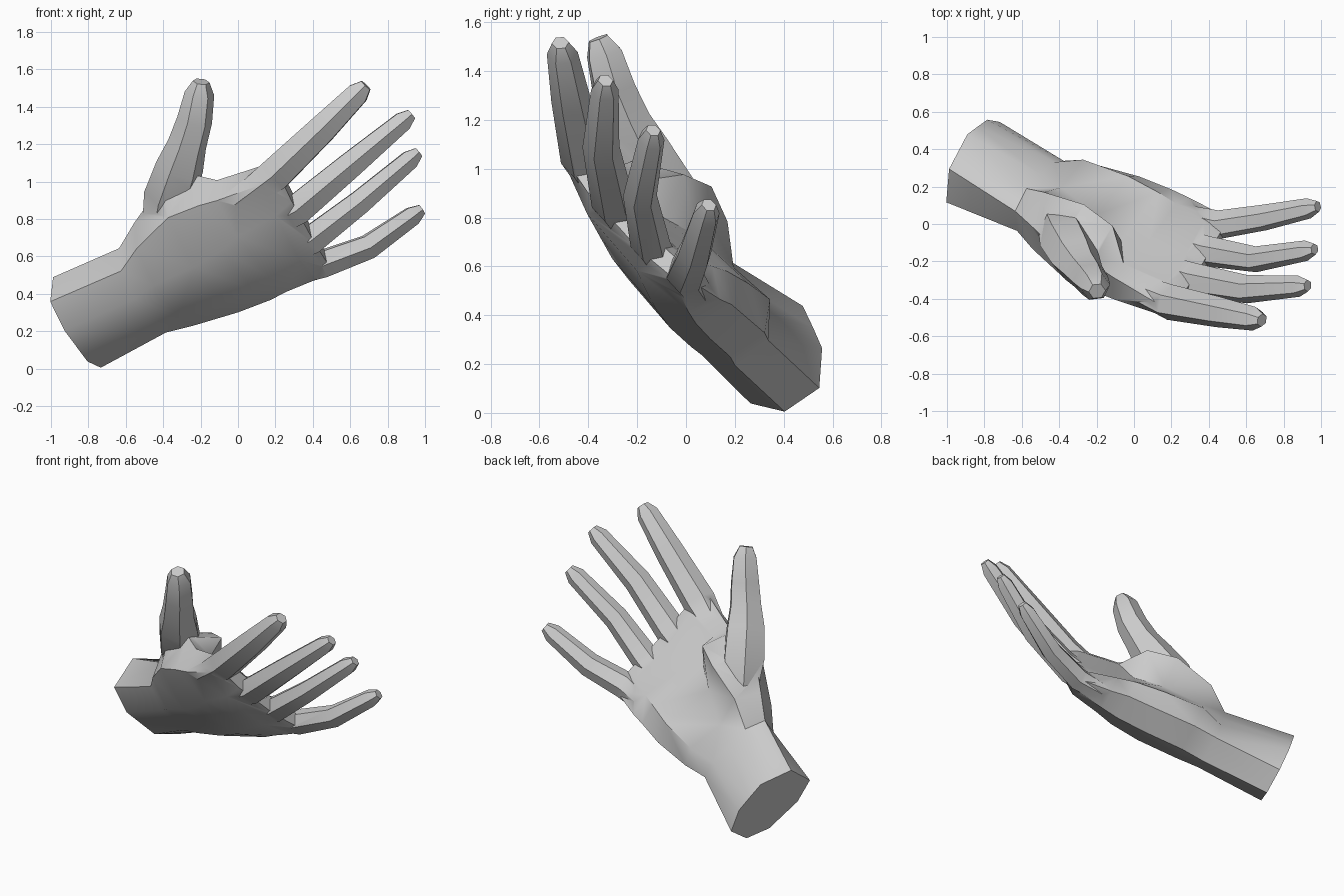
import bpy
import bmesh
import math
from mathutils import Vector

if "Cube" in bpy.data.objects:
    bpy.data.objects.remove(bpy.data.objects["Cube"], do_unlink=True)

# Hand axes: along the fingers, across towards the thumb, out of the palm
ACROSS_PLANE = Vector((0, -.68, .73))
PALM_OUT = Vector((0, .73, .68))
ALONG = .86 * Vector((1, 0, 0)) + .51 * ACROSS_PLANE
ACROSS = -.51 * Vector((1, 0, 0)) + .86 * ACROSS_PLANE


def place(along, across, out):
    """Turn hand coordinates into world coordinates."""
    return ALONG * along + ACROSS * across + PALM_OUT * out


def loft(name, rings, material):
    """Skin a list of equal closed rings and cap both ends."""
    bm = bmesh.new()
    loops = [[bm.verts.new(point) for point in ring] for ring in rings]
    count = len(loops[0])
    for lower, upper in zip(loops, loops[1:]):
        for i in range(count):
            j = (i + 1) % count
            bm.faces.new((lower[i], lower[j], upper[j], upper[i]))
    bm.faces.new(loops[0])
    bm.faces.new(loops[-1])
    bmesh.ops.recalc_face_normals(bm, faces=bm.faces)
    # Keep the end caps as polygons but split the bent side faces
    bmesh.ops.triangulate(bm, faces=[f for f in bm.faces if len(f.verts) == 4])
    mesh = bpy.data.meshes.new(name)
    bm.to_mesh(mesh)
    bm.free()
    mesh.materials.append(material)
    part = bpy.data.objects.new(name, mesh)
    bpy.context.collection.objects.link(part)
    return part


def digit(name, path, material, flatness, sides=6):
    """Loft a tapering tube; path items are along, across, out, half width."""
    centres = [place(*item[:3]) for item in path]
    rings = []
    for i, centre in enumerate(centres):
        before = centres[max(i - 1, 0)]
        after = centres[min(i + 1, len(centres) - 1)]
        forward = (after - before).normalized()
        side = forward.cross(PALM_OUT).normalized()
        up = side.cross(forward).normalized()
        width = path[i][3]
        ring = []
        for k in range(sides):
            angle = math.tau * k / sides
            ring.append(centre + side * width * math.cos(angle)
                        + up * width * flatness * math.sin(angle))
        rings.append(ring)
    return loft(name, rings, material)


skin = bpy.data.materials.new("plain grey")
skin.use_nodes = True
grey = (.6, .6, .6, 1)
skin.diffuse_color = grey
skin.node_tree.nodes["Principled BSDF"].inputs["Base Color"].default_value = grey

# Wrist and palm: distance along the hand, then (across, out) outline running
# from the little finger edge over the back of the hand to the thumb and palm
sections = {
    -.77: [(.11, .47), (.14, .3), (.28, .22), (.52, .24), (.67, .33),
           (.64, .55), (.45, .65), (.34, .62), (.24, .59)],
    -.33: [(.18, .45), (.2, .28), (.34, .21), (.53, .24), (.67, .33),
           (.69, .49), (.57, .56), (.42, .54), (.28, .52)],
    -.18: [(.13, .46), (.16, .29), (.32, .2), (.58, .22), (.76, .34),
           (.78, .53), (.64, .66), (.46, .55), (.23, .57)],
    .08: [(.08, .45), (.13, .28), (.3, .19), (.6, .2), (.87, .34),
          (.92, .57), (.66, .71), (.53, .53), (.2, .55)],
    .27: [(.07, .44), (.12, .28), (.3, .2), (.62, .21), (.87, .33),
          (.89, .55), (.68, .66), (.59, .48), (.2, .52)],
    .38: [(.06, .42), (.12, .29), (.32, .22), (.65, .23), (.86, .32),
          (.86, .48), (.75, .49), (.48, .44), (.2, .49)],
    .59: [(.06, .4), (.1, .31), (.32, .25), (.65, .26), (.84, .32),
          (.87, .43), (.72, .45), (.45, .42), (.2, .44)],
}
# Thin web between the finger roots
sections[.69] = [(across, .37 + (out - .37) * .45)
                 for across, out in sections[.59]]
palm_rings = []
for along, outline in sections.items():
    slant = .15 if along > .5 else 0
    palm_rings.append([place(along + slant * (across - .45), across, out)
                       for across, out in outline])
hand = loft("hand", palm_rings, skin)

# Fingers: root, knuckle, middle joint and tip centres with half widths
fingers = {
    "index_finger": [(.45, .76, .36, .08), (.7, .8, .4, .105),
                     (1.03, .855, .53, .09), (1.28, .9, .635, .07)],
    "middle_finger": [(.45, .54, .34, .08), (.7, .55, .365, .098),
                      (1.05, .585, .49, .083), (1.37, .58, .66, .062)],
    "ring_finger": [(.42, .32, .34, .08), (.65, .32, .365, .09),
                    (.96, .34, .47, .076), (1.26, .32, .66, .06)],
    "little_finger": [(.38, .16, .37, .07), (.6, .125, .38, .085),
                      (.83, .035, .47, .076), (1.08, -.01, .62, .06)],
}
digits = []
for name, path in fingers.items():
    # Rounded fingertip just past the last joint
    last, previous = Vector(path[-1][:3]), Vector(path[-2][:3])
    end = last + (last - previous).normalized() * .06
    digits.append(digit(name, path + [(*end, path[-1][3] * .55)], skin, .88))

# Thumb rising from the ball of the palm
thumb_path = [(-.08, .68, .5, .1), (.06, .82, .56, .14), (.2, .95, .6, .13),
              (.3, 1.04, .64, .106), (.4, 1.13, .69, .096),
              (.49, 1.23, .76, .08), (.53, 1.28, .785, .045)]
digits.append(digit("thumb", thumb_path, skin, 1))

# Merge every digit into the palm as one skin
bpy.context.view_layer.objects.active = hand
for part in digits:
    union = hand.modifiers.new("join_" + part.name, "BOOLEAN")
    union.operation = "UNION"
    union.solver = "EXACT"
    union.object = part
    bpy.ops.object.modifier_apply(modifier=union.name)
    bpy.data.objects.remove(part, do_unlink=True)

bpy.ops.object.select_all(action="DESELECT")
hand.select_set(True)
bpy.ops.object.shade_smooth_by_angle(angle=math.radians(40))
